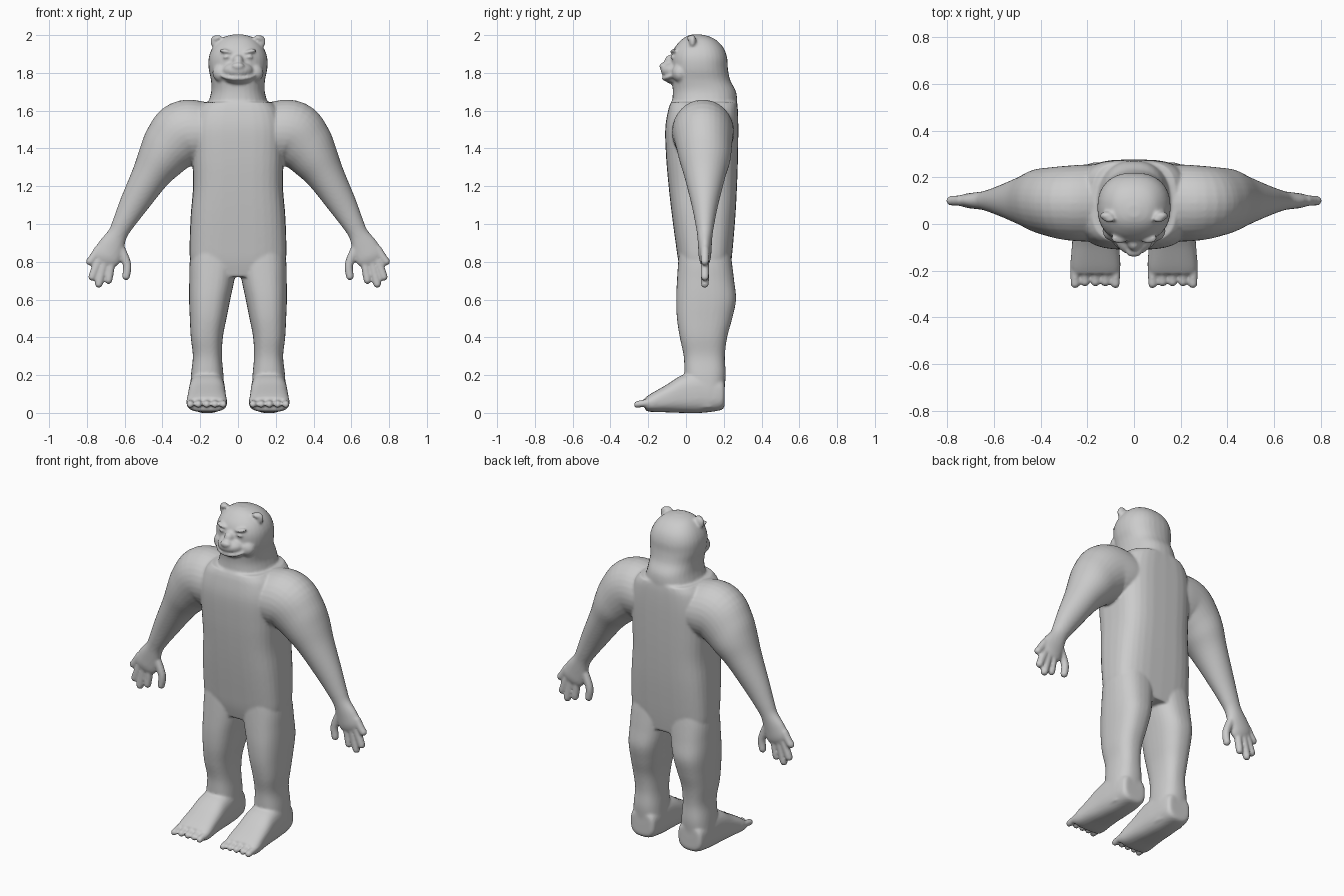
import bpy, bmesh, math
from mathutils import Vector, Matrix

bm = bmesh.new()
X, Y, Z = Vector((1, 0, 0)), Vector((0, 1, 0)), Vector((0, 0, 1))


def spline(rows, steps=5):
    """Catmull-Rom resampling of ring rows."""
    out = []
    for i in range(len(rows) - 1):
        p0, p1, p2, p3 = (rows[max(0, min(len(rows) - 1, i + k))] for k in (-1, 0, 1, 2))
        for s in range(steps):
            t = s / steps
            out.append([0.5 * (2 * b + (c - a) * t + (2 * a - 5 * b + 4 * c - d) * t * t
                               + (3 * b - a - 3 * c + d) * t ** 3)
                        for a, b, c, d in zip(p0, p1, p2, p3)])
    return out + [list(rows[-1])]


def loft(rows, u=None, v=Y, power=2.0, both=False, n=32):
    """Skin rings (x, y, z, half_u, half_v); both=True adds the mirrored side."""
    rows = spline(rows)
    pts = [Vector(r[:3]) for r in rows]
    for sx in ((1, -1) if both else (1,)):
        rings = []
        for i, r in enumerate(rows):
            t = pts[min(i + 1, len(pts) - 1)] - pts[max(i - 1, 0)]
            uu = u or v.cross(t).normalized()
            ring = []
            for k in range(n):
                c, s = math.cos(math.tau * k / n), math.sin(math.tau * k / n)
                e = 2 / power
                p = (pts[i] + uu * r[3] * math.copysign(abs(c) ** e, c)
                     + v * r[4] * math.copysign(abs(s) ** e, s))
                ring.append(bm.verts.new((p.x * sx, p.y, p.z)))
            rings.append(ring)
        for a, b in zip(rings, rings[1:]):
            for k in range(n):
                bm.faces.new((a[k], a[(k + 1) % n], b[(k + 1) % n], b[k]))
        bm.faces.new(rings[0])
        bm.faces.new(rings[-1])


def blob(c, r, both=False, tilt=0):
    """Ellipsoid, tilted about the y axis."""
    for sx in ((1, -1) if both else (1,)):
        m = (Matrix.Translation((c[0] * sx, c[1], c[2]))
             @ Matrix.Rotation(tilt * sx, 4, 'Y') @ Matrix.Diagonal((*r, 1)))
        bmesh.ops.create_uvsphere(bm, u_segments=24, v_segments=14, radius=1, matrix=m)


def upright(rows):
    """(z, x, half width, front y, back y) -> loft rows."""
    return [(x, (f + b) / 2, z, w, (b - f) / 2) for z, x, w, f, b in rows]


def digit(base, mid, tip, r):
    """Finger or toe with a rounded tip."""
    b, m, t = Vector(base), Vector(mid), Vector(tip)
    d = (t - m).normalized() * r
    v = Z if abs(d.y) > abs(d.z) else Y
    loft([(*b, r * 1.15, r * 1.1), (*m, r * 1.08, r * 1.05), (*(t - d), r, r),
          (*(t - d * .4), r * .8, r * .8), (*t, r * .25, r * .25)], v=v, both=True, n=16)


# Torso
loft(upright([(.72, 0, .22, -.02, .23), (.8, 0, .252, -.04, .24), (.9, 0, .256, -.055, .25),
              (1.05, 0, .25, -.075, .262), (1.2, 0, .238, -.092, .27), (1.35, 0, .242, -.105, .275),
              (1.5, 0, .245, -.11, .277), (1.6, 0, .22, -.095, .275), (1.645, 0, .18, -.08, .27)]),
     u=X, power=3.2)

# Neck and skull
loft(upright([(1.55, 0, .17, -.08, .27), (1.63, 0, .16, -.075, .272), (1.7, 0, .142, -.07, .265),
              (1.76, 0, .143, -.075, .235), (1.82, 0, .155, -.078, .222), (1.88, 0, .155, -.078, .218),
              (1.93, 0, .137, -.062, .2), (1.97, 0, .105, -.03, .165), (1.992, 0, .07, 0, .125),
              (2.003, 0, .025, .03, .08)]), u=X, power=2.3)

# Face: muzzle, nose, cheeks, brows, eyes, ears
blob((0, -.052, 1.812), (.085, .082, .05))
blob((0, -.045, 1.768), (.078, .07, .03))
blob((0, -.118, 1.835), (.034, .024, .02))
blob((0, -.075, 1.862), (.03, .04, .035))
blob((.085, -.03, 1.8), (.05, .045, .05), True)
blob((.062, -.062, 1.913), (.038, .022, .012), True, -.25)
blob((.06, -.064, 1.885), (.02, .019, .012), True, .2)
blob((.112, .035, 1.962), (.034, .02, .04), True, .35)
blob((.108, .02, 1.985), (.024, .014, .013), True, .35)

# Lower lip following the smile
loft([(-.1, -.052, 1.793, .01, .01), (-.06, -.1, 1.775, .01, .01), (0, -.117, 1.77, .011, .011),
      (.06, -.1, 1.775, .01, .01), (.1, -.052, 1.793, .01, .01)], v=Z, n=12)

# Arms and palms
loft([(.1, .09, 1.47, .15, .16), (.2, .09, 1.485, .165, .165), (.285, .09, 1.478, .175, .16),
      (.355, .095, 1.415, .155, .148), (.41, .1, 1.34, .128, .135), (.467, .1, 1.25, .1, .108),
      (.555, .1, 1.1, .075, .07), (.61, .1, 1.0, .057, .05), (.638, .1, .945, .052, .041),
      (.67, .1, .88, .07, .036), (.695, .1, .825, .075, .032), (.708, .1, .795, .06, .022)],
     both=True)

# Fingers and thumb
digit((.735, .1, .87), (.768, .1, .82), (.798, .1, .785), .021)
digit((.72, .1, .84), (.752, .1, .77), (.78, .1, .7), .021)
digit((.7, .1, .83), (.72, .1, .75), (.742, .1, .662), .021)
digit((.67, .1, .83), (.676, .1, .76), (.688, .1, .682), .02)
digit((.63, .1, .89), (.588, .1, .79), (.594, .1, .702), .021)

# Legs
loft(upright([(.95, .12, .1, -.03, .22), (.82, .128, .125, -.04, .24), (.7, .139, .119, -.048, .255),
              (.6, .15, .109, -.052, .265), (.5, .158, .097, -.048, .245), (.4, .165, .085, -.033, .218),
              (.3, .162, .077, -.012, .206), (.2, .163, .086, -.008, .21), (.1, .163, .09, 0, .2),
              (.03, .163, .08, .01, .18)]), u=X, power=2.5, both=True)

# Feet
loft([(.162, .205, .1, .06, .06), (.162, .185, .1, .082, .085), (.163, .08, .11, .092, .11),
      (.164, -.02, .1, .097, .1), (.165, -.1, .077, .102, .074), (.165, -.18, .055, .107, .05),
      (.165, -.215, .047, .1, .035)], u=X, v=Z, power=2.8, both=True)

# Toes
for i in range(5):
    x = .079 + .0435 * i
    digit((x, -.16, .06), (x, -.215, .052), (x, -.277 + (.008 if 0 < i < 4 else 0), .043), .0185)

# Fuse everything into one smooth skin
bmesh.ops.recalc_face_normals(bm, faces=bm.faces[:])
mesh = bpy.data.meshes.new("bear_body")
bm.to_mesh(mesh)
bm.free()
body = bpy.data.objects.new("bear_body", mesh)
bpy.context.collection.objects.link(body)
remesh = body.modifiers.new("fuse", 'REMESH')
remesh.mode = 'VOXEL'
remesh.voxel_size = .0075
remesh.use_smooth_shade = True
relax = body.modifiers.new("relax", 'SMOOTH')
relax.factor = .5
relax.iterations = 5
